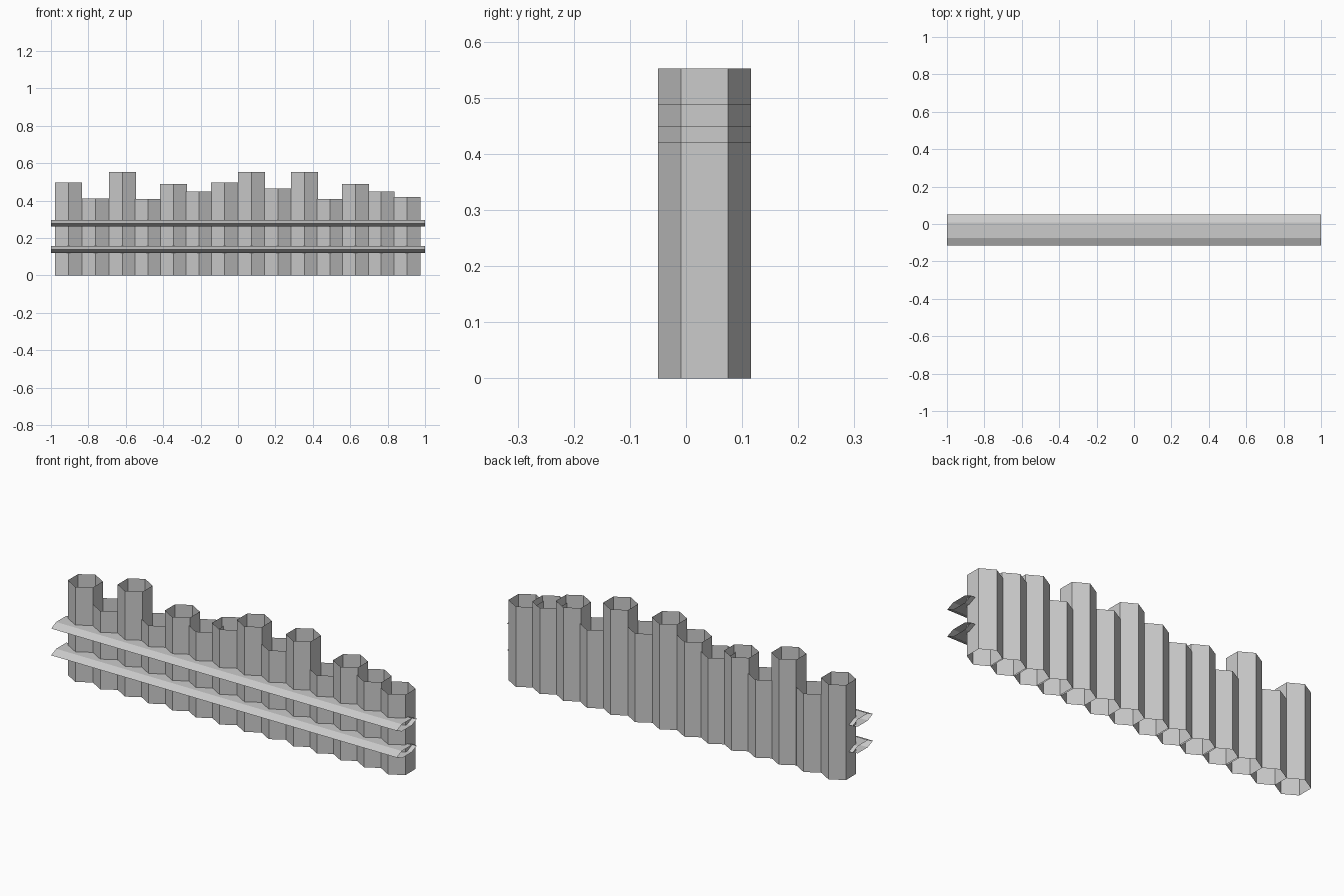
import bpy, bmesh, math
from mathutils import Vector

cube = bpy.data.objects.get("Cube")
if cube:
    bpy.data.objects.remove(cube, do_unlink=True)

GREY = (0.6, 0.6, 0.6, 1.0)
mat = bpy.data.materials.new("plain grey")
mat.use_nodes = True
mat.diffuse_color = GREY
mat.node_tree.nodes["Principled BSDF"].inputs["Base Color"].default_value = GREY


def open_tube(name, start, u, v, along):
    """Six-sided open tube: ring spanned by u and v, swept by along."""
    start, u, v, along = map(Vector, (start, u, v, along))
    bm = bmesh.new()
    ring = [start + u * math.cos(k * math.pi / 3) + v * math.sin(k * math.pi / 3)
            for k in range(6)]
    low = [bm.verts.new(p) for p in ring]
    high = [bm.verts.new(p + along) for p in ring]
    for k in range(6):
        n = (k + 1) % 6
        bm.faces.new((low[k], low[n], high[n], high[k]))
    mesh = bpy.data.meshes.new(name)
    bm.to_mesh(mesh)
    bm.free()
    mesh.materials.append(mat)
    obj = bpy.data.objects.new(name, mesh)
    bpy.context.collection.objects.link(obj)
    return obj


RADIUS = 0.083
OFFSET = 0.033

# Upright logs, (centre x, height), standing side by side
LOGS = [(-0.906, 0.497), (-0.762, 0.41), (-0.618, 0.552), (-0.482, 0.408),
        (-0.345, 0.489), (-0.209, 0.449), (-0.072, 0.497), (0.072, 0.552),
        (0.213, 0.464), (0.355, 0.552), (0.491, 0.408), (0.628, 0.489),
        (0.765, 0.449), (0.903, 0.42)]
for i, (x, height) in enumerate(LOGS, 1):
    open_tube(f"upright_log_{i}", (x, OFFSET, 0), (0, RADIUS, 0),
              (-RADIUS, 0, 0), (0, 0, height))

# Flattened cross rails along the front
for name, z in (("lower_rail", 0.139), ("upper_rail", 0.279)):
    open_tube(name, (-1, -OFFSET, z), (0, RADIUS, 0), (0, 0, 0.0215), (2, 0, 0))
